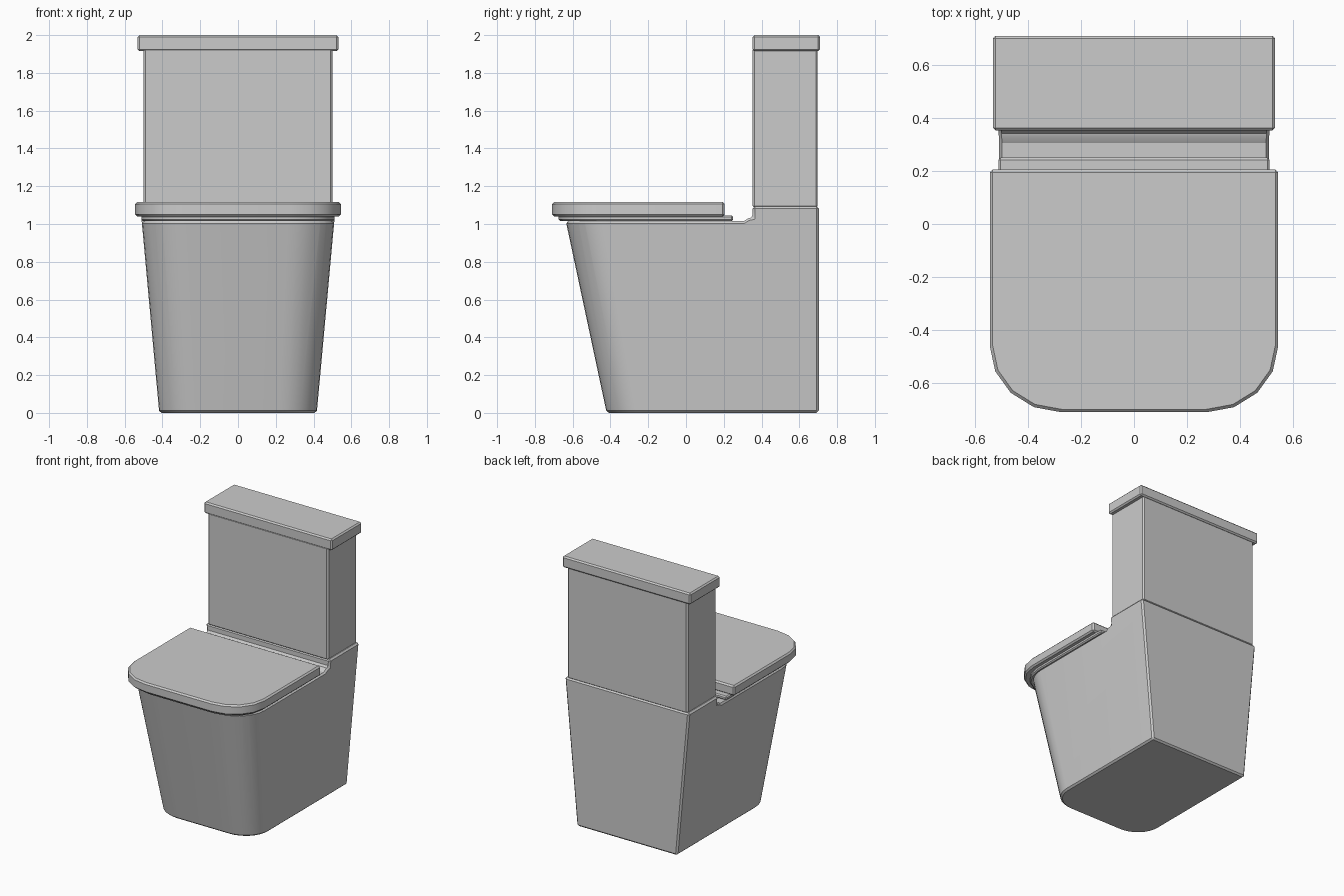
import bpy, bmesh
from math import sin, cos, pi, radians

if "Cube" in bpy.data.objects:
    bpy.data.objects.remove(bpy.data.objects["Cube"])


def outline(hw, front, back, rx, ry, n):
    """Plan outline: square at the back, elliptical corners at the front."""
    right = [(hw - rx + rx * sin(a), front + ry - ry * cos(a))
             for a in (pi / 2 * i / n for i in range(n + 1))] + [(hw, back)]
    return right + [(-x, y) for x, y in reversed(right)]


def loft(name, rings):
    """Skin a closed solid through rings of 3D points."""
    bm = bmesh.new()
    loops = [[bm.verts.new(p) for p in ring] for ring in rings]
    for a, b in zip(loops, loops[1:]):
        for i in range(len(a)):
            j = (i + 1) % len(a)
            bm.faces.new((a[i], a[j], b[j], b[i]))
    bm.faces.new(loops[0][::-1])
    bm.faces.new(loops[-1])
    bmesh.ops.recalc_face_normals(bm, faces=bm.faces[:])
    mesh = bpy.data.meshes.new(name)
    bm.to_mesh(mesh)
    bm.free()
    obj = bpy.data.objects.new(name, mesh)
    bpy.context.collection.objects.link(obj)
    return obj


def slab(name, pts, z0, z1):
    return loft(name, [[(x, y, z) for x, y in pts] for z in (z0, z1)])


def box(name, hw, y0, y1, z0, z1):
    return slab(name, [(-hw, y0), (hw, y0), (hw, y1), (-hw, y1)], z0, z1)


def finish(obj, width):
    """Chamfer hard edges, apply modifiers and smooth the gentle curves."""
    bevel = obj.modifiers.new("chamfer", 'BEVEL')
    bevel.width = width
    bevel.segments = 1
    bevel.limit_method = 'ANGLE'
    bevel.angle_limit = radians(32)
    bpy.ops.object.select_all(action='DESELECT')
    obj.select_set(True)
    bpy.context.view_layer.objects.active = obj
    bpy.ops.object.convert(target='MESH')
    bpy.ops.object.shade_smooth_by_angle(angle=radians(30))


# Tapered pedestal bowl, full height including the rear tank shelf
bottom = outline(0.417, -0.42, 0.703, 0.20, 0.19, 8)
top = outline(0.517, -0.653, 0.703, 0.25, 0.23, 8)
bowl = loft("pedestal_bowl", [[(x, y, 0) for x, y in bottom],
                              [(x, y, 1.093) for x, y in top]])

# Cut the bowl rim down in front of the shelf, with a small raised step
profile = [(-1, 1.2), (-1, 1.015), (0.305, 1.015), (0.33, 1.03),
           (0.353, 1.035), (0.353, 1.2)]
cutter = loft("rim_cutter", [[(x, y, z) for y, z in profile] for x in (-1, 1)])
cutter.hide_render = True
cut = bowl.modifiers.new("rim", 'BOOLEAN')
cut.operation = 'DIFFERENCE'
cut.solver = 'EXACT'
cut.object = cutter
finish(bowl, 0.012)
bpy.data.objects.remove(cutter)

# Seat ring and the lid over it
seat = slab("seat", outline(0.512, -0.675, 0.25, 0.25, 0.24, 4), 1.016, 1.046)
finish(seat, 0.008)
lid = slab("seat_lid", outline(0.544, -0.71, 0.205, 0.27, 0.25, 4), 1.04, 1.116)
finish(lid, 0.011)

# Water tank and its overhanging cover
finish(box("tank", 0.50, 0.353, 0.697, 1.085, 1.93), 0.01)
finish(box("tank_cover", 0.532, 0.353, 0.71, 1.915, 2.0), 0.01)
